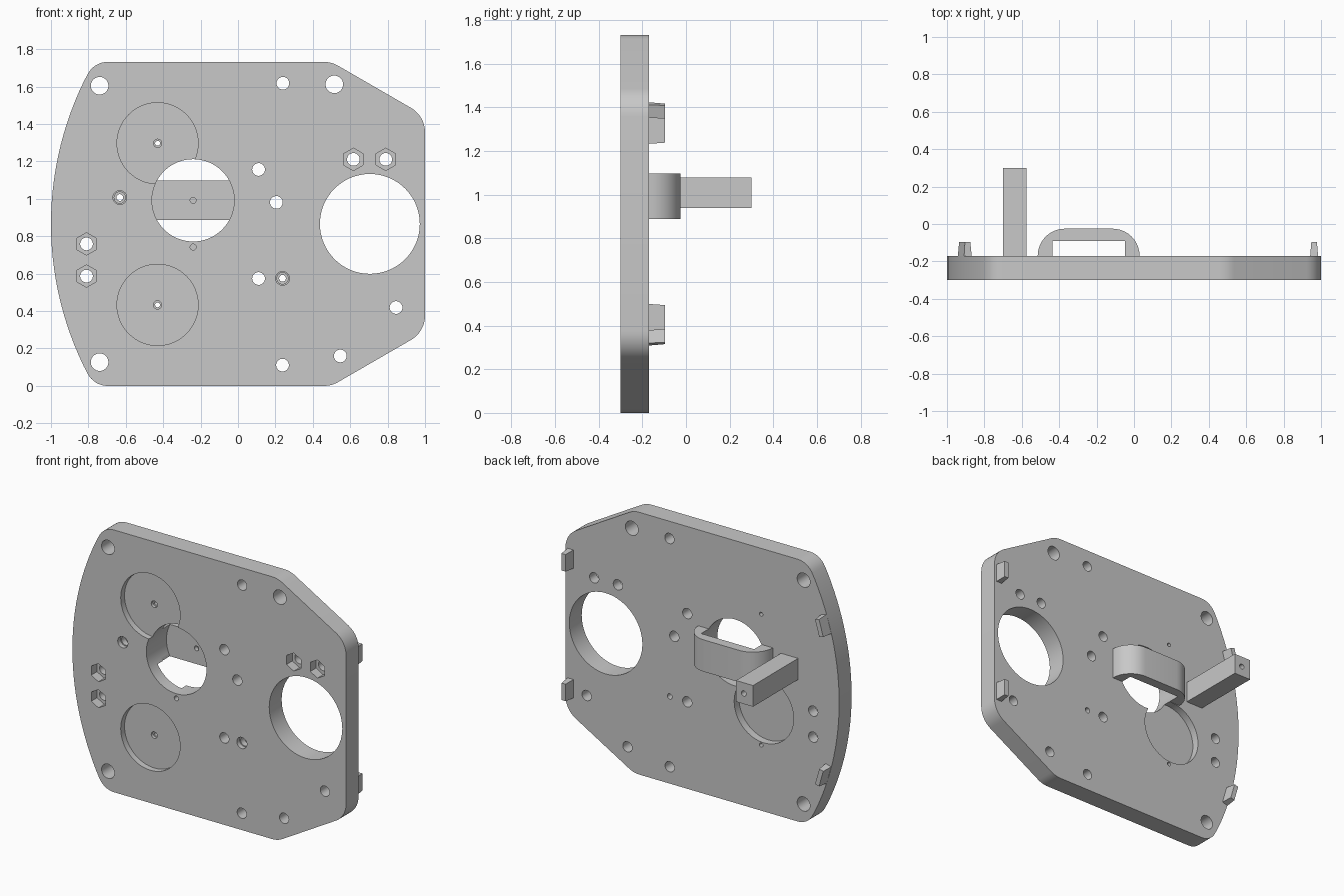
import bpy, bmesh, math
from mathutils import Vector, Matrix

cube = bpy.data.objects.get("Cube")
if cube:
    bpy.data.objects.remove(cube, do_unlink=True)

SHADE = (0.58, 0.58, 0.58, 1)
grey = bpy.data.materials.new("light grey")
grey.use_nodes = True
grey.diffuse_color = SHADE
grey.node_tree.nodes["Principled BSDF"].inputs["Base Color"].default_value = SHADE

FRONT, BACK, HEIGHT = -0.30, -0.17, 1.732
MID = HEIGHT / 2


def to_object(name, bm):
    mesh = bpy.data.meshes.new(name)
    bm.to_mesh(mesh)
    bm.free()
    mesh.materials.append(grey)
    obj = bpy.data.objects.new(name, mesh)
    bpy.context.collection.objects.link(obj)
    return obj


def prism(name, points, direction):
    """Extrude a flat outline of 3D points along a direction."""
    bm = bmesh.new()
    face = bm.faces.new([bm.verts.new(p) for p in points])
    new = bmesh.ops.extrude_face_region(bm, geom=[face])["geom"]
    moved = [v for v in new if isinstance(v, bmesh.types.BMVert)]
    bmesh.ops.translate(bm, vec=direction, verts=moved)
    bmesh.ops.recalc_face_normals(bm, faces=bm.faces)
    return to_object(name, bm)


def fillet(prev, corner, nxt, radius, steps=8):
    """Points of a round joining two straight edges."""
    a, b = (prev - corner).normalized(), (nxt - corner).normalized()
    half = a.angle(b) / 2
    centre = corner + (a + b).normalized() * radius / math.sin(half)
    start = (corner + a * radius / math.tan(half) - centre).normalized()
    end = (corner + b * radius / math.tan(half) - centre).normalized()
    return [centre + start.slerp(end, i / steps) * radius for i in range(steps + 1)]


def drill(target, x, z, radius, y0, y1, sides=32):
    """Cut a round or hexagonal hole along y."""
    ring = [(x + radius * math.sin(2 * math.pi * i / sides), y0,
             z + radius * math.cos(2 * math.pi * i / sides)) for i in range(sides)]
    cutter = prism("cutter", ring, (0, y1 - y0, 0))
    cutter.hide_render = True
    mod = target.modifiers.new("hole", "BOOLEAN")
    mod.operation, mod.solver, mod.object = "DIFFERENCE", "EXACT", cutter
    bpy.context.view_layer.objects.active = target
    bpy.ops.object.modifier_apply(modifier=mod.name)
    bpy.data.objects.remove(cutter, do_unlink=True)


# Plate outline: chamfered right side, bowed left side
R = 1.74
def bow(deg):
    t = math.radians(deg)
    return Vector((R - 1 - R * math.cos(t), FRONT, MID + R * math.sin(t)))

corners = [bow(29.85), Vector((0.5, FRONT, HEIGHT)), Vector((1, FRONT, 1.443)),
           Vector((1, FRONT, HEIGHT - 1.443)), Vector((0.5, FRONT, 0)), bow(-29.85)]
corners[0].z, corners[-1].z = HEIGHT, 0
chain = [bow(26)] + corners + [bow(-26)]
outline = []
for i in range(1, 7):
    radius = 0.12 if i in (1, 6) else 0.15
    outline += fillet(chain[i - 1], chain[i], chain[i + 1], radius)
outline += [bow(d) for d in range(-26, 27, 2)]
plate = prism("plate", outline, (0, BACK - FRONT, 0))

# Large openings and round pockets on both faces
THROUGH = (FRONT - 0.05, BACK + 0.05)
drill(plate, 0.705, 0.866, 0.267, *THROUGH, sides=64)
drill(plate, -0.24, 0.992, 0.22, *THROUGH, sides=64)
for z in (1.297, 0.433):
    drill(plate, -0.43, z, 0.217, FRONT - 0.05, FRONT + 0.04, 64)
    drill(plate, -0.43, z, 0.022, FRONT - 0.05, FRONT + 0.06, 24)
    drill(plate, -0.43, z, 0.013, *THROUGH, sides=24)
drill(plate, -0.45, 0.67, 0.217, BACK - 0.05, BACK + 0.05, 64)

# Mounting holes
for x, z in ((-0.74, 1.605), (-0.74, 0.127), (0.515, 1.612)):
    drill(plate, x, z, 0.047, *THROUGH)
for x, z in ((0.24, 1.618), (0.11, 1.157), (0.205, 0.981), (0.11, 0.574),
             (0.845, 0.419), (0.547, 0.16), (0.238, 0.111)):
    drill(plate, x, z, 0.034, *THROUGH)

# Hexagonal nut pockets, stepped screw holes and a locating hole
for x, z in ((0.617, 1.211), (0.79, 1.211), (-0.81, 0.759), (-0.81, 0.587)):
    drill(plate, x, z, 0.06, FRONT - 0.05, FRONT + 0.06, 6)
    drill(plate, x, z, 0.034, *THROUGH)
for x, z in ((-0.632, 1.007), (0.238, 0.575)):
    drill(plate, x, z, 0.037, FRONT - 0.05, FRONT + 0.03)
    drill(plate, x, z, 0.030, FRONT - 0.05, FRONT + 0.07)
    drill(plate, x, z, 0.018, *THROUGH, sides=24)
drill(plate, -0.24, 0.742, 0.016, FRONT - 0.05, FRONT + 0.06, 24)

# Bracket bridging the central opening, its legs trimmed by the opening
x0, x1, bend = -0.515, 0.03, 0.145
arch = [(x0 + bend * (1 - math.cos(t)), BACK + bend * math.sin(t))
        for t in (math.pi / 2 * i / 10 for i in range(11))]
arch += [(x0 + x1 - x, y) for x, y in reversed(arch)]
arch += [(-0.05, BACK), (-0.05, -0.09), (-0.435, -0.09), (-0.435, BACK)]
bracket = prism("bracket", [(x, y, 0.888) for x, y in arch], (0, 0, 0.21))
drill(bracket, -0.24, 0.992, 0.22, BACK - 0.05, -0.09, 64)
drill(bracket, -0.24, 0.992, 0.016, -0.12, -0.06, 24)

# Square post with a screw hole along it
post = prism("post", [(x, BACK, z) for x, z in
                      ((-0.70, 0.938), (-0.575, 0.938), (-0.575, 1.078), (-0.70, 1.078))],
             (0, 0.30 - BACK, 0))
drill(post, -0.632, 1.007, 0.018, BACK - 0.05, 0.35, 24)


def clip(name, x, z, lean):
    """Small tapered tab standing on the back face."""
    bm = bmesh.new()
    bmesh.ops.create_cube(bm, size=1)
    for v in bm.verts:
        width, length = (0.03, 0.112) if v.co.y > 0 else (0.042, 0.122)
        v.co = (v.co.x * width, v.co.y * 0.073, v.co.z * length)
    place = Matrix.Translation((x, BACK + 0.0365, z)) @ Matrix.Rotation(lean, 4, "Y")
    bmesh.ops.transform(bm, matrix=place, verts=bm.verts)
    return to_object(name, bm)


clips = []
for level, side in (("upper", 1), ("lower", -1)):
    clips.append(clip(level + "_left_clip", 0.963, MID + side * 0.428, 0))
    clips.append(clip(level + "_right_clip", -0.905, MID + side * 0.493,
                      side * math.radians(16)))

# Smooth the rounds, keep the edges crisp
bpy.ops.object.select_all(action="DESELECT")
for obj in [plate, bracket, post] + clips:
    obj.select_set(True)
bpy.context.view_layer.objects.active = plate
bpy.ops.object.shade_smooth_by_angle(angle=math.radians(30))
